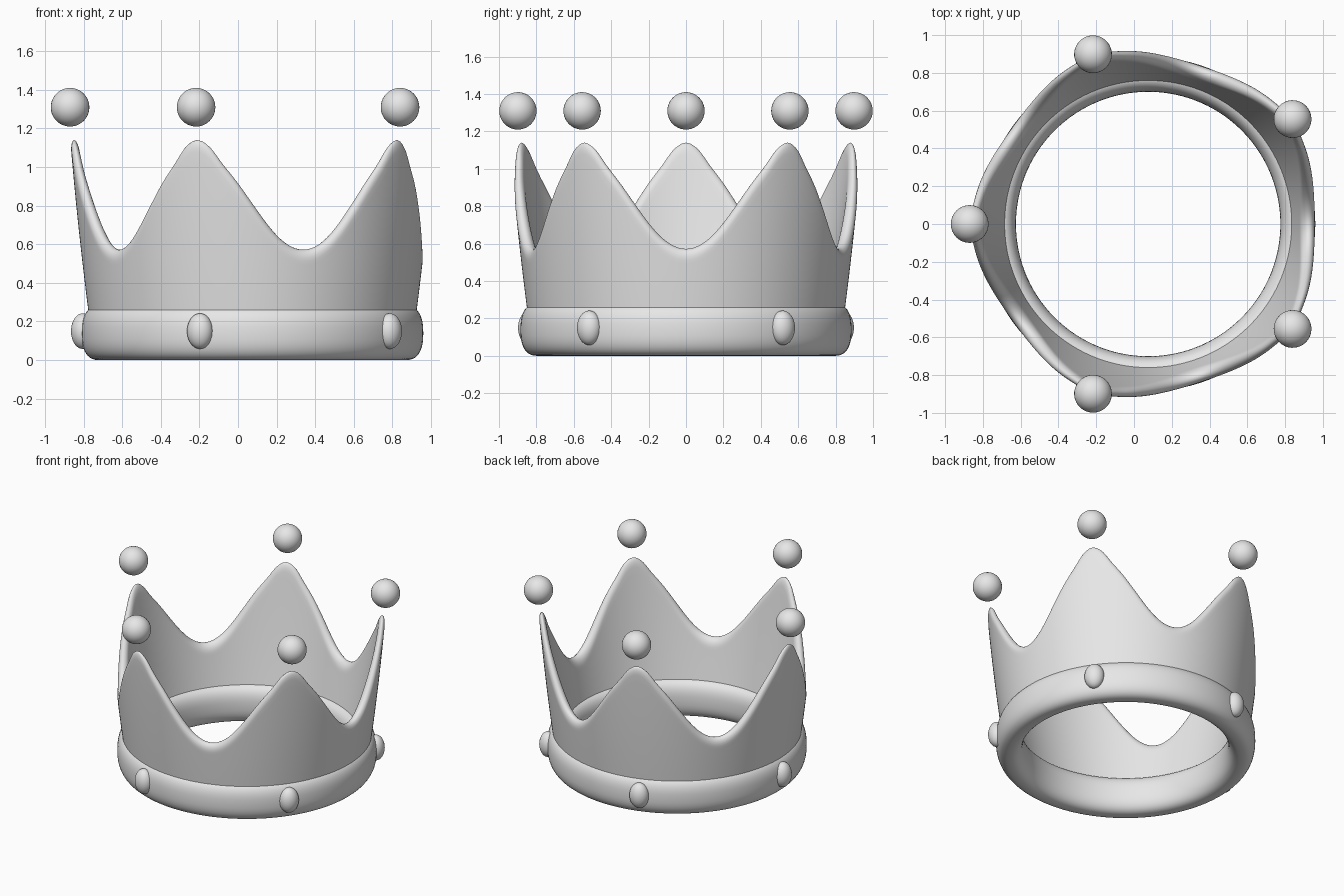
import bpy, bmesh, math
from mathutils import Matrix

cube = bpy.data.objects.get("Cube")
if cube:
    bpy.data.objects.remove(cube, do_unlink=True)

CENTRE_X = 0.075
POINTS = 5
STEP = 2 * math.pi / POINTS

grey = bpy.data.materials.new("light_grey")
grey.use_nodes = True
grey.diffuse_color = (0.8, 0.8, 0.8, 1)
grey.node_tree.nodes["Principled BSDF"].inputs["Base Color"].default_value = (0.8, 0.8, 0.8, 1)


def finish(name, bm):
    """Turn a bmesh into a smooth shaded object on the crown's axis."""
    bmesh.ops.recalc_face_normals(bm, faces=bm.faces[:])
    for f in bm.faces:
        f.smooth = True
    mesh = bpy.data.meshes.new(name)
    bm.to_mesh(mesh)
    bm.free()
    mesh.materials.append(grey)
    obj = bpy.data.objects.new(name, mesh)
    obj.location.x = CENTRE_X
    bpy.context.collection.objects.link(obj)
    return obj


def sweep(name, section, columns):
    """Sweep a closed (radius, z) section, which may vary with angle, round the axis."""
    bm = bmesh.new()
    rings = []
    for i in range(columns):
        a = 2 * math.pi * i / columns
        rings.append([bm.verts.new((r * math.cos(a), r * math.sin(a), z)) for r, z in section(a)])
    for i in range(columns):
        p, q = rings[i - 1], rings[i]
        for j in range(len(p)):
            bm.faces.new((p[j - 1], p[j], q[j], q[j - 1]))
    return finish(name, bm)


def ellipsoid(name, angle, radius, z, size):
    bm = bmesh.new()
    place = Matrix.Rotation(angle, 4, 'Z') @ Matrix.Translation((radius, 0, z)) @ Matrix.Diagonal((*size, 1))
    bmesh.ops.create_uvsphere(bm, u_segments=32, v_segments=20, radius=1, matrix=place)
    return finish(name, bm)


# Rounded base band
def band_section(a, n=40, power=2 / 2.5):
    pts = []
    for k in range(n):
        t = 2 * math.pi * k / n
        c, s = math.cos(t), math.sin(t)
        pts.append((0.7925 + 0.0925 * math.copysign(abs(c) ** power, c),
                    0.14 + 0.14 * math.copysign(abs(s) ** power, s)))
    return pts


sweep("base_band", band_section, 120)

# Rim height from the tip of a point (0) to the bottom of a dip (36 degrees)
RIM = [(0, 1.14), (4, 1.105), (8, 1.02), (13, 0.92), (18, 0.81),
       (23, 0.705), (27.5, 0.63), (32, 0.585), (36, 0.572)]


def rim_height(a):
    u = math.degrees(abs((a - math.pi + STEP / 2) % STEP - STEP / 2))
    pts = [(-RIM[1][0], RIM[1][1])] + RIM + [(72 - RIM[-2][0], RIM[-2][1])]
    for k in range(1, len(pts) - 2):
        (x0, y0), (x1, y1), (x2, y2), (x3, y3) = pts[k - 1:k + 3]
        if u <= x2 + 1e-6:
            w = x2 - x1
            t = (u - x1) / w
            m1, m2 = (y2 - y0) / (x2 - x0) * w, (y3 - y1) / (x3 - x1) * w
            return ((2 * t**3 - 3 * t**2 + 1) * y1 + (t**3 - 2 * t**2 + t) * m1
                    + (3 * t**2 - 2 * t**3) * y2 + (t**3 - t**2) * m2)
    return RIM[-1][1]


def wall_radius(z):
    """Middle radius and half thickness of the flaring wall."""
    f = (z - 0.26) / 0.88
    return 0.804 + 0.14 * f - 0.02 * f * f, 0.047 - 0.027 * f


def wall_section(a, rows=16, cap=10):
    top = rim_height(a)
    base, shoulder = 0.2, top - 0.06
    heights = [base + (shoulder - base) * k / rows for k in range(rows)]
    side = lambda z, s: (wall_radius(z)[0] + s * wall_radius(z)[1], z)
    pts = [side(z, 1) for z in heights]
    for k in range(cap + 1):
        t = math.pi * k / cap
        z = shoulder + 0.06 * math.sin(t)
        mid, half = wall_radius(z)
        pts.append((mid + half * math.cos(t), z))
    return pts + [side(z, -1) for z in reversed(heights)]


sweep("pointed_wall", wall_section, 240)

# Floating balls above the points and oval studs on the band
for i in range(POINTS):
    angle = math.pi + i * STEP
    ellipsoid(f"ball_{i + 1}", angle, 0.945, 1.31, (0.1, 0.1, 0.1))
    ellipsoid(f"stud_{i + 1}", angle, 0.88, 0.15, (0.06, 0.068, 0.092))
